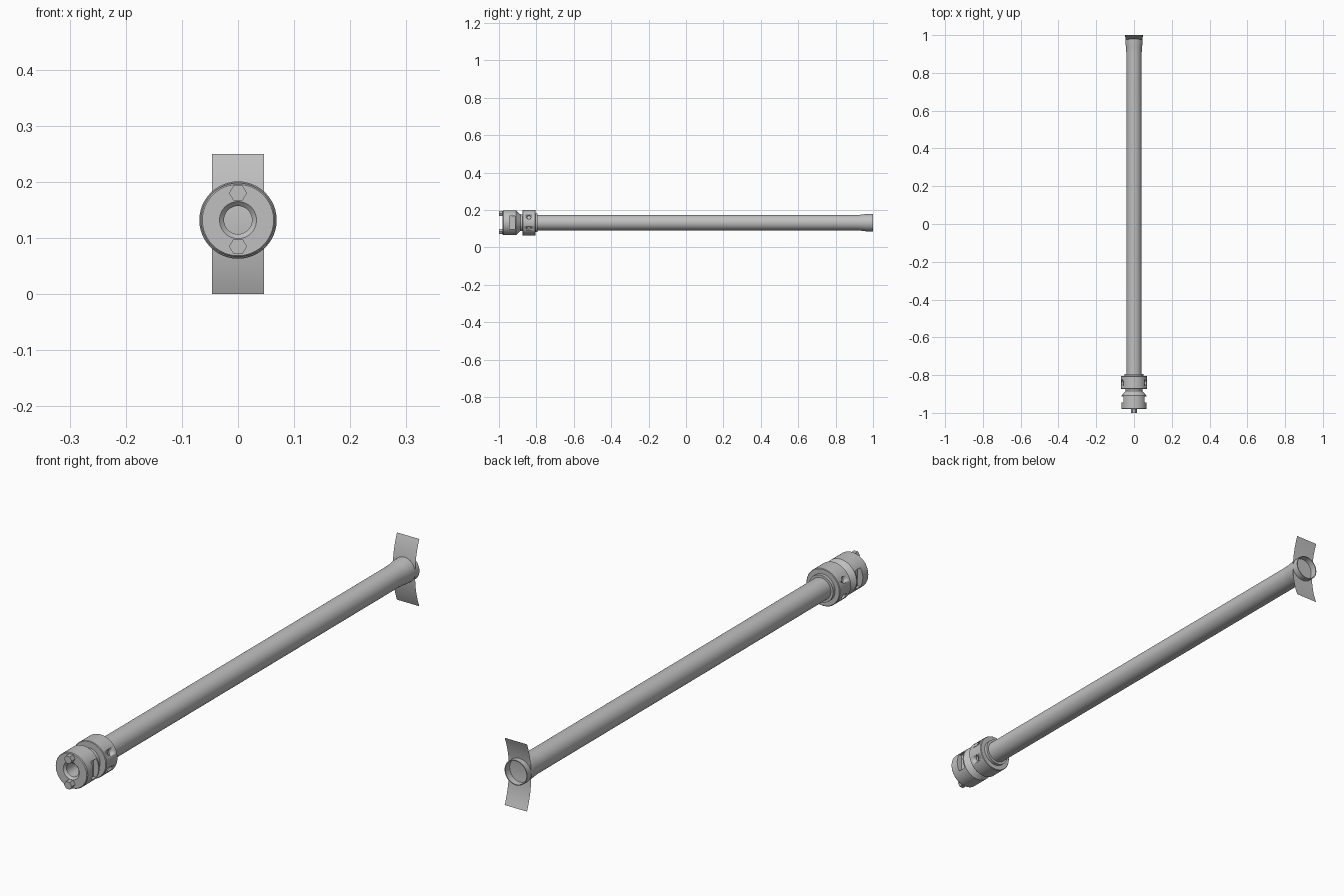
import bpy, bmesh, math
from mathutils import Matrix, Vector

if "Cube" in bpy.data.objects:
    bpy.data.objects.remove(bpy.data.objects["Cube"])

AXIS_Z = 0.132   # height of the long axis

gray = bpy.data.materials.new("plain gray")
gray.diffuse_color = (0.53, 0.53, 0.53, 1)
gray.use_nodes = True
gray.node_tree.nodes["Principled BSDF"].inputs["Base Color"].default_value = gray.diffuse_color


def finish(name, bm, smooth=True):
    bmesh.ops.recalc_face_normals(bm, faces=bm.faces[:])
    mesh = bpy.data.meshes.new(name)
    bm.to_mesh(mesh)
    bm.free()
    ob = bpy.data.objects.new(name, mesh)
    bpy.context.collection.objects.link(ob)
    mesh.materials.append(gray)
    if smooth:
        bpy.ops.object.select_all(action='DESELECT')
        ob.select_set(True)
        bpy.context.view_layer.objects.active = ob
        bpy.ops.object.shade_smooth_by_angle(angle=math.radians(30))
    return ob


def lathe(name, profile, sides=48):
    """Revolve a closed loop of (y, radius) points around the long axis."""
    bm = bmesh.new()
    rings = []
    for i in range(sides):
        a = 2 * math.pi * i / sides
        rings.append([bm.verts.new((r * math.cos(a), y, AXIS_Z + r * math.sin(a)))
                      for y, r in profile])
    n = len(profile)
    for i in range(sides):
        p, q = rings[i], rings[(i + 1) % sides]
        for j in range(n):
            k = (j + 1) % n
            bm.faces.new((p[j], p[k], q[k], q[j]))
    return finish(name, bm)


def prism(name, center, direction, radius, length, sides):
    bm = bmesh.new()
    rot = Vector(direction).to_track_quat('Z', 'Y').to_matrix().to_4x4()
    bmesh.ops.create_cone(bm, cap_ends=True, segments=sides, radius1=radius,
                          radius2=radius, depth=length,
                          matrix=Matrix.Translation(center) @ rot)
    return finish(name, bm, sides > 8)


def cut(target, cutter):
    cutter.hide_render = True
    cutter.hide_set(True)
    m = target.modifiers.new("cut", 'BOOLEAN')
    m.operation = 'DIFFERENCE'
    m.solver = 'EXACT'
    m.object = cutter


# Long thin-walled pipe with a slightly flared open end
lathe("pipe", [(-0.82, 0.041), (0.91, 0.041), (0.935, 0.0425), (0.96, 0.0458),
               (1.0, 0.0465), (1.0, 0.0435), (0.955, 0.042), (0.91, 0.038),
               (-0.82, 0.038)])

# Coupling head: front face, body, tapered neck and stepped bore
head = lathe("coupling_head", [
    (-0.98, 0.033), (-0.98, 0.0635), (-0.977, 0.066), (-0.908, 0.066),
    (-0.885, 0.044), (-0.865, 0.044), (-0.865, 0.025), (-0.972, 0.025)])

# Side slots in the head
for side in (-1, 1):
    bm = bmesh.new()
    bmesh.ops.create_cube(bm, size=1, matrix=Matrix.Translation(
        (side * 0.07, -0.929, AXIS_Z)) @ Matrix.Diagonal((0.05, 0.032, 0.07, 1)))
    cut(head, finish("slot_cutter", bm, False))

# Locking ring with four radial screw holes
ring = lathe("locking_ring", [
    (-0.873, 0.03), (-0.873, 0.067), (-0.871, 0.069), (-0.807, 0.069),
    (-0.805, 0.067), (-0.805, 0.03)])
for deg in (27, -27, 153, 207):
    a = math.radians(deg)
    d = Vector((math.cos(a), 0, math.sin(a)))
    center = d * 0.07 + Vector((0, -0.84, AXIS_Z))
    cut(ring, prism("hole_cutter", center, d, 0.012, 0.03, 16))

# Collar between ring and pipe
lathe("rear_collar", [(-0.806, 0.036), (-0.806, 0.05), (-0.793, 0.05), (-0.793, 0.036)])

# Two hexagonal drive pins on the front face
for z in (0.18, 0.085):
    bm = bmesh.new()
    rim = [[bm.verts.new((0.016 * math.cos(i * math.pi / 3), y,
                          z + 0.0155 * math.sin(i * math.pi / 3))) for i in range(6)]
           for y in (-1.0, -0.975)]
    bm.faces.new(rim[0])
    bm.faces.new(rim[1])
    for i in range(6):
        j = (i + 1) % 6
        bm.faces.new((rim[0][i], rim[0][j], rim[1][j], rim[1][i]))
    finish("drive_pin", bm, False)

# Thin curved plate at the far end, bowed toward the front at mid height
bm = bmesh.new()
rows, R = 16, 0.325
half = math.asin(0.125 / R)
prev = None
for i in range(rows + 1):
    a = -half + 2 * half * i / rows
    y = 1.0 - R * (math.cos(a) - math.cos(half))
    row = [bm.verts.new((x, y, 0.125 + R * math.sin(a))) for x in (-0.046, 0, 0.046)]
    if prev:
        for k in range(2):
            bm.faces.new((prev[k], prev[k + 1], row[k + 1], row[k]))
    prev = row
finish("curved_plate", bm)
